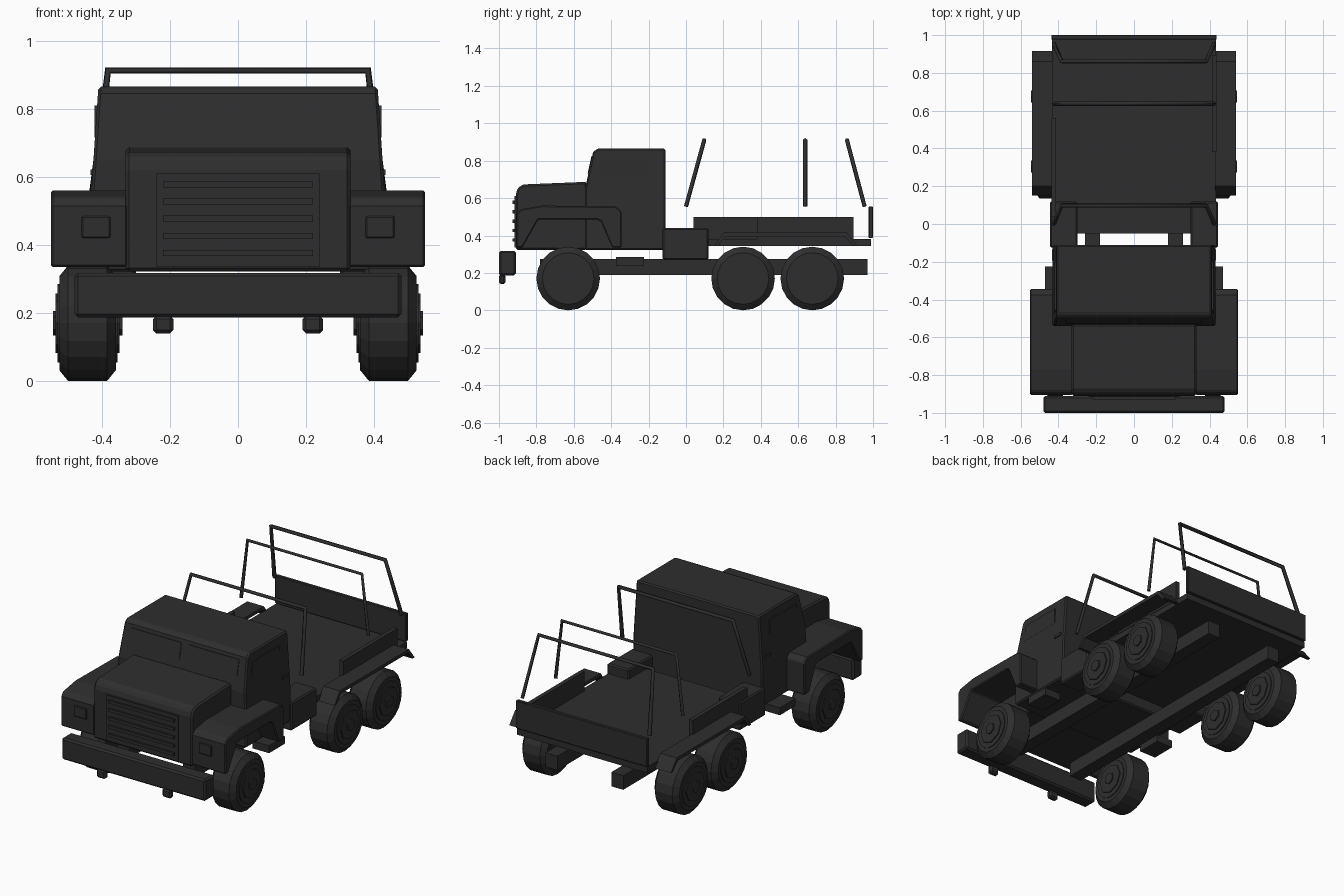
import bpy, bmesh, math
from mathutils import Matrix

if "Cube" in bpy.data.objects:
    bpy.data.objects.remove(bpy.data.objects["Cube"])

paint = bpy.data.materials.new("charcoal")
paint.diffuse_color = (0.027, 0.027, 0.027, 1)
paint.use_nodes = True
paint.node_tree.nodes["Principled BSDF"].inputs["Base Color"].default_value = paint.diffuse_color


def finish(name, bm, bevel=0.0):
    bmesh.ops.recalc_face_normals(bm, faces=bm.faces)
    me = bpy.data.meshes.new(name)
    bm.to_mesh(me)
    bm.free()
    me.materials.append(paint)
    ob = bpy.data.objects.new(name, me)
    bpy.context.collection.objects.link(ob)
    if bevel:
        m = ob.modifiers.new("edge_bevel", 'BEVEL')
        m.width, m.segments, m.limit_method = bevel, 1, 'ANGLE'
        m.angle_limit = math.radians(40)
    return ob


def prism(name, pts, x0, x1, bevel=0.0, shape=None):
    """Extrude a (y, z) side profile from x0 to x1."""
    bm = bmesh.new()
    a = [bm.verts.new((x0, y, z)) for y, z in pts]
    b = [bm.verts.new((x1, y, z)) for y, z in pts]
    bm.faces.new(a)
    bm.faces.new(b[::-1])
    n = len(pts)
    for i in range(n):
        j = (i + 1) % n
        bm.faces.new((a[i], b[i], b[j], a[j]))
    if shape:
        for v in bm.verts:
            v.co = shape(v.co)
    return finish(name, bm, bevel)


def box(name, x0, x1, y0, y1, z0, z1, bevel=0.0, shape=None):
    return prism(name, [(y0, z0), (y0, z1), (y1, z1), (y1, z0)], x0, x1, bevel, shape)


def pair(fn, name, a, b, *args):
    """Same part on both sides."""
    fn("right_" + name, a, b, *args)
    fn("left_" + name, -b, -a, *args)


def pair_prism(name, pts, a, b, bevel=0.0):
    pair(lambda n, p, q: prism(n, pts, p, q, bevel), name, a, b)


# Chassis rails, bumper, tow hooks and steps
pair(box, "chassis_rail", 0.18, 0.26, -0.78, 0.97, 0.19, 0.275)
box("front_bumper", -0.48, 0.48, -1.0, -0.91, 0.187, 0.318, 0.01)
pair(box, "tow_hook", 0.19, 0.25, -1.0, -0.965, 0.14, 0.192, 0.01)
pair(box, "cab_step", 0.36, 0.47, -0.375, -0.225, 0.24, 0.285)

# Hood and grille
prism("hood", [(-0.91, 0.322), (-0.91, 0.62), (-0.9, 0.655), (-0.87, 0.673),
               (-0.53, 0.687), (-0.53, 0.322)], -0.33, 0.33, 0.01)
box("grille_panel", -0.24, 0.24, -0.917, -0.9, 0.335, 0.61)
for i in range(5):
    z = 0.578 - i * 0.0505
    box("grille_slat", -0.22, 0.22, -0.928, -0.91, z - 0.009, z + 0.009)

# Front fenders with open wheel arches, and headlights
pair_prism("front_fender", [(-0.905, 0.335), (-0.905, 0.515), (-0.885, 0.54), (-0.77, 0.56),
                            (-0.375, 0.555), (-0.345, 0.53), (-0.345, 0.335), (-0.395, 0.335),
                            (-0.455, 0.475), (-0.475, 0.485), (-0.79, 0.485),
                            (-0.875, 0.335)], 0.325, 0.55, 0.006)
pair(box, "headlight", 0.375, 0.46, -0.912, -0.9, 0.42, 0.485, 0.004)


# Cab, narrowing towards the roof
def taper(co):
    co.x *= 1 - 0.155 * max(0, co.z - 0.54)
    return co


prism("cab", [(-0.54, 0.322), (-0.54, 0.54), (-0.54, 0.65), (-0.497, 0.845), (-0.475, 0.865),
              (-0.11, 0.865), (-0.11, 0.54), (-0.11, 0.322)], -0.432, 0.432, 0.008, taper)


def slope(z, out):
    return -0.54 + (z - 0.65) * 0.2205 - out


# Windscreen panes, side windows and door handles
pair_prism("windscreen_pane", [(slope(0.732, 0.004), 0.732), (slope(0.825, 0.004), 0.825),
                               (slope(0.825, -0.01), 0.825), (slope(0.732, -0.01), 0.732)],
           0.025, 0.36)
pair_prism("side_window", [(-0.475, 0.715), (-0.455, 0.81), (-0.2, 0.81), (-0.2, 0.715)],
           0.40, 0.421)
pair(box, "door_handle", 0.41, 0.434, -0.192, -0.135, 0.605, 0.622)

# Storage boxes behind the cab
pair(box, "storage_box", 0.30, 0.445, -0.125, 0.12, 0.27, 0.44, 0.008)

# Cargo bed, staggered side boards and tailgate
box("bed_floor", -0.435, 0.435, -0.05, 0.99, 0.345, 0.382)
box("right_side_board", 0.412, 0.438, 0.38, 0.895, 0.38, 0.5)
box("left_side_board", -0.438, -0.412, 0.04, 0.56, 0.38, 0.5)
box("tailgate", -0.438, 0.438, 0.977, 1.0, 0.387, 0.555, 0.003)

# Rear fenders as folded plates
pair_prism("rear_fender", [(0.15, 0.345), (0.2, 0.415), (0.86, 0.415), (0.915, 0.345),
                           (0.895, 0.345), (0.85, 0.395), (0.21, 0.395), (0.17, 0.345)],
           0.43, 0.54)

# Canopy bows
for name, y_foot, y_top in (("front_bow", 0.0, 0.098), ("middle_bow", 0.637, 0.637),
                            ("rear_bow", 0.955, 0.86)):
    cu = bpy.data.curves.new(name, 'CURVE')
    cu.dimensions = '3D'
    cu.bevel_depth, cu.bevel_resolution, cu.use_fill_caps = 0.012, 0, True
    sp = cu.splines.new('POLY')
    sp.points.add(3)
    path = [(-0.425, y_foot, 0.555), (-0.382, y_top, 0.912),
            (0.382, y_top, 0.912), (0.425, y_foot, 0.555)]
    for p, co in zip(sp.points, path):
        p.co = (*co, 1)
    cu.materials.append(paint)
    ob = bpy.data.objects.new(name, cu)
    bpy.context.collection.objects.link(ob)


# Wheels: chamfered tyre, raised rim disc and hub
def add_disc(bm, x, y, half, r, sides, chamfer=0.0, drop=0.0):
    rings = [(-half, r - drop), (-half + chamfer, r), (half - chamfer, r), (half, r - drop)]
    if not chamfer:
        rings = [rings[0], rings[3]]
    loops = []
    for dx, rad in rings:
        loops.append([bm.verts.new((x + dx,
                                    y + rad * math.sin(2 * math.pi * i / sides),
                                    0.17 - rad * math.cos(2 * math.pi * i / sides)))
                      for i in range(sides)])
    for a, b in zip(loops, loops[1:]):
        for i in range(sides):
            j = (i + 1) % sides
            bm.faces.new((a[i], a[j], b[j], b[i]))
    bm.faces.new(loops[0][::-1])
    bm.faces.new(loops[-1])


for label, y in (("front", -0.63), ("middle", 0.305), ("rear", 0.675)):
    for side, s in (("right", 1), ("left", -1)):
        bm = bmesh.new()
        add_disc(bm, s * 0.442, y, 0.083, 0.17, 20, 0.026, 0.032)
        add_disc(bm, s * 0.442, y, 0.088, 0.115, 20)
        add_disc(bm, s * 0.442, y, 0.094, 0.088, 8)
        add_disc(bm, s * 0.442, y, 0.102, 0.036, 6)
        finish(side + "_" + label + "_wheel", bm)
